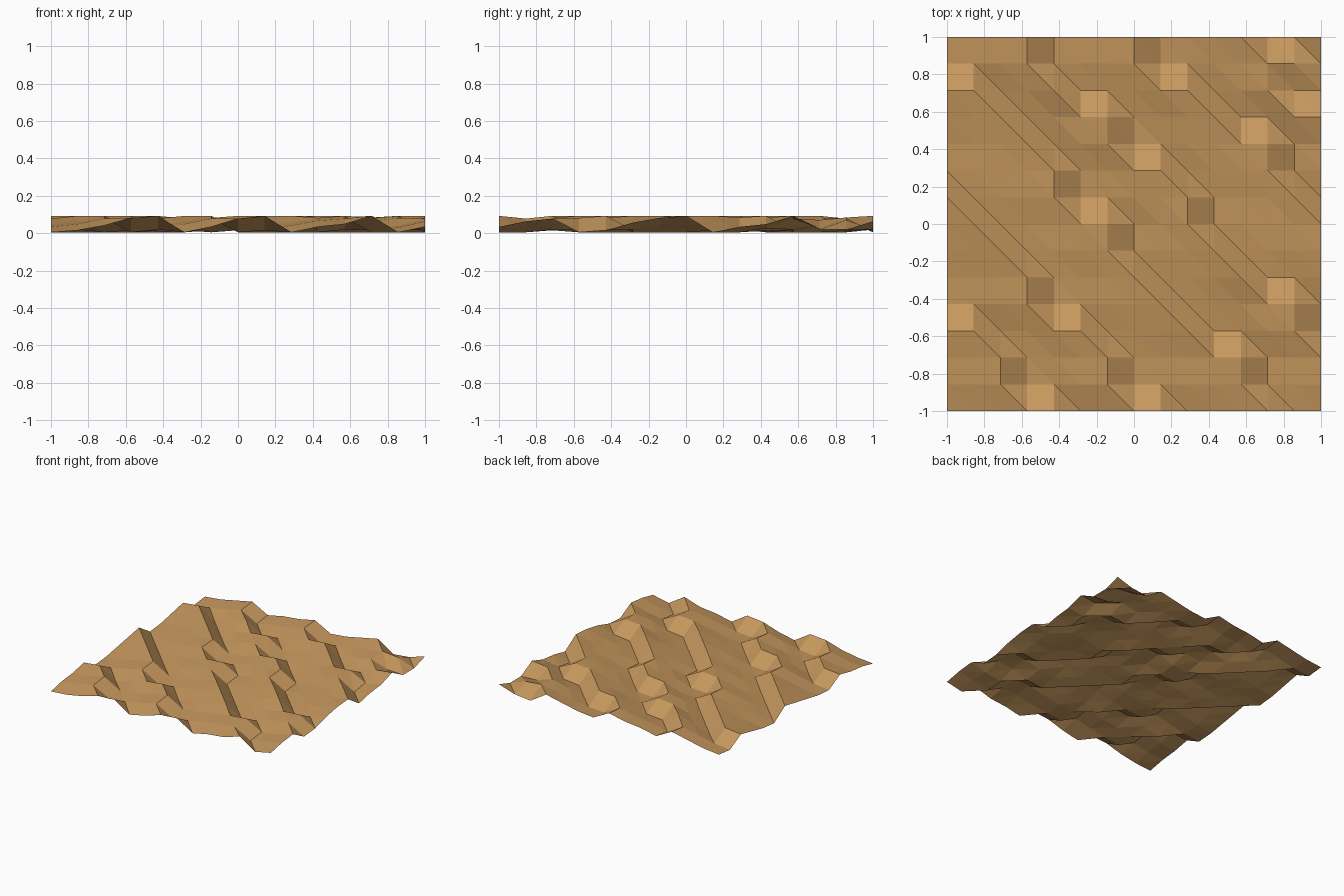
import bpy, bmesh

if "Cube" in bpy.data.objects:
    bpy.data.objects.remove(bpy.data.objects["Cube"])

N = 14                      # cells per side
STEP = 2 / N
LOW, RISE = 0.005, 0.088    # trough height and ripple height

# Ripple crests: first grid row, then the last column before the drop, row by row
CRESTS = [
    (0, [4, 2, 2, 1]),
    (0, [8, 6, 6, 5, 3, 3, 2, 1, 0]),
    (0, [12, 11, 11, 9, 8, 7, 6, 6, 4, 4, 3, 2, 1]),
    (3, [13, 13, 11, 10, 9, 9, 8, 6, 6, 4, 3, 3]),
    (7, [14, 13, 12, 12, 10, 9, 7, 7]),
    (11, [14, 12, 13, 11]),
]


def terrace(i, j):
    """Number of crests already passed at a grid node."""
    count = 0
    for start, cols in CRESTS:
        if j >= start + len(cols) or (j >= start and i > cols[j - start]):
            count += 1
    return count


def ramp(line, p):
    """Position 0..1 of node p within its run of equal terraces."""
    a = b = p
    while a > 0 and line[a - 1] == line[p]:
        a -= 1
    while b < N and line[b + 1] == line[p]:
        b += 1
    if a == 0:
        a = min(a, b - 3)
    if b == N:
        b = max(b, a + 3)
    return (p - a) / (b - a) if b > a else 0.5


def height(i, j):
    row = [terrace(k, j) for k in range(N + 1)]
    col = [terrace(i, k) for k in range(N + 1)]
    return LOW + RISE * (ramp(row, i) + ramp(col, j)) / 2


# Rippled ground sheet, flat triangles split along the same diagonal
bm = bmesh.new()
v = [[bm.verts.new((-1 + i * STEP, -1 + j * STEP, height(i, j)))
      for i in range(N + 1)] for j in range(N + 1)]
for j in range(N):
    for i in range(N):
        bm.faces.new((v[j][i], v[j][i + 1], v[j + 1][i]))
        bm.faces.new((v[j][i + 1], v[j + 1][i + 1], v[j + 1][i]))
mesh = bpy.data.meshes.new("rippled_ground")
bm.to_mesh(mesh)
bm.free()

ground = bpy.data.objects.new("rippled_ground", mesh)
bpy.context.collection.objects.link(ground)

# Sandy colour
sand = bpy.data.materials.new("sand")
sand.diffuse_color = (0.56, 0.31, 0.11, 1)
sand.use_nodes = True
sand.node_tree.nodes["Principled BSDF"].inputs["Base Color"].default_value = sand.diffuse_color
mesh.materials.append(sand)
